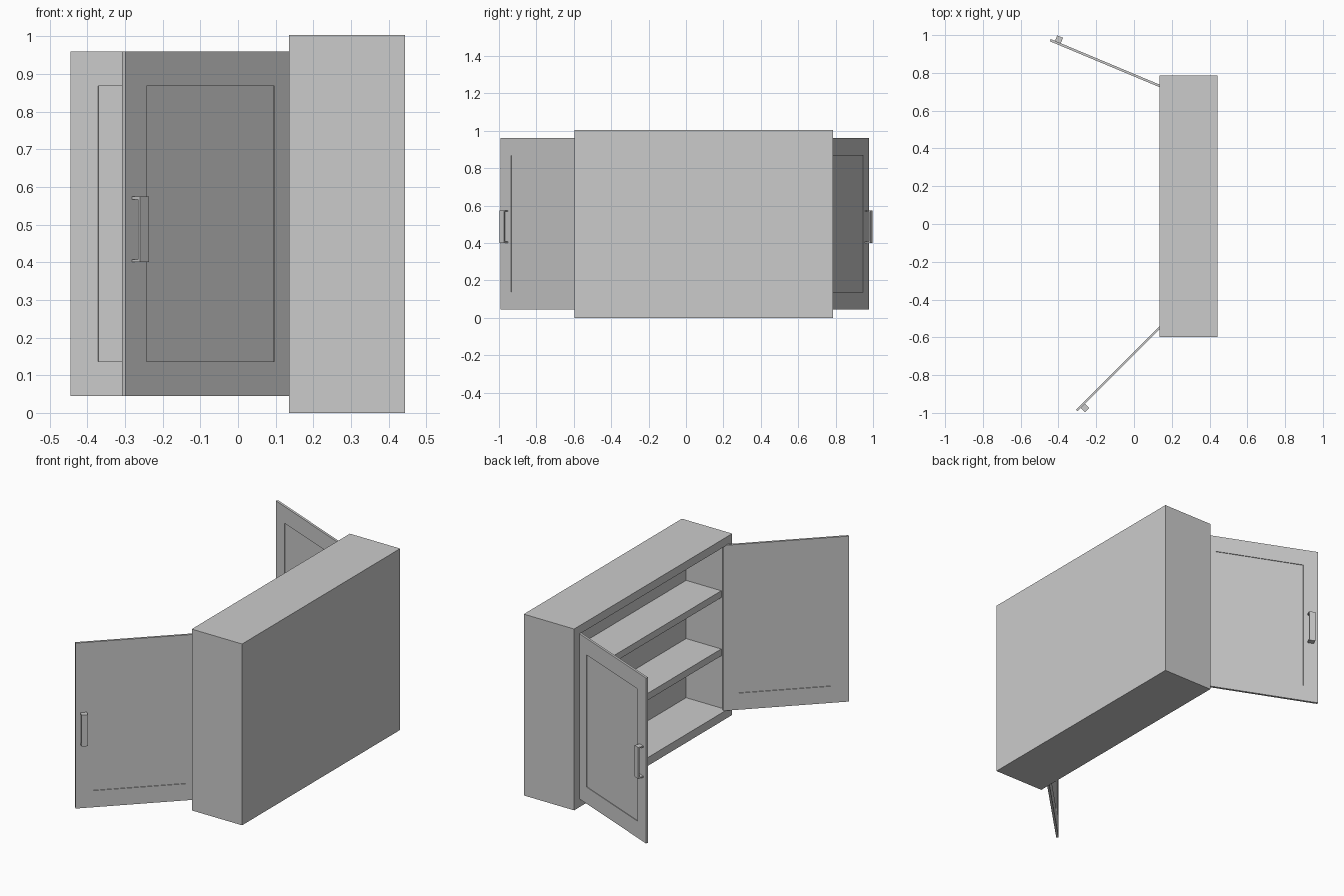
import bpy, bmesh, math
from mathutils import Vector, Matrix

if "Cube" in bpy.data.objects:
    bpy.data.objects.remove(bpy.data.objects["Cube"])


def finish(name, bm):
    bmesh.ops.recalc_face_normals(bm, faces=bm.faces[:])
    me = bpy.data.meshes.new(name)
    bm.to_mesh(me)
    bm.free()
    ob = bpy.data.objects.new(name, me)
    bpy.context.collection.objects.link(ob)
    return ob


def add_box(bm, lo, hi):
    lo, hi = Vector(lo), Vector(hi)
    m = Matrix.Translation((lo + hi) / 2) @ Matrix.Diagonal((*(hi - lo), 1))
    bmesh.ops.create_cube(bm, size=1, matrix=m)
    bm.normal_update()


def face_toward(bm, d):
    return max(bm.faces, key=lambda f: f.normal.dot(Vector(d)))


def pocket(bm, d, margin, depth, extra_z=0.0):
    """Inset the face looking along d and push it straight in."""
    f = face_toward(bm, d)
    n = f.normal.copy()
    bmesh.ops.inset_individual(bm, faces=[f], thickness=margin, use_even_offset=True)
    mid = f.calc_center_median().z
    for v in f.verts:
        v.co.z -= math.copysign(extra_z, v.co.z - mid)
    new = bmesh.ops.extrude_discrete_faces(bm, faces=[f])["faces"][0]
    bmesh.ops.translate(bm, verts=new.verts[:], vec=-n * depth)
    bm.normal_update()


# Cabinet body, open toward -x
X0, X1, Y0, Y1 = 0.135, 0.443, -0.597, 0.785
WALL, BACK = 0.046, 0.385
bm = bmesh.new()
add_box(bm, (X0, Y0, 0), (X1, Y1, 1.003))
pocket(bm, (-1, 0, 0), WALL, BACK - X0)
finish("cabinet_body", bm)

# Shelves
for name, top in (("lower_shelf", 0.373), ("upper_shelf", 0.695)):
    bm = bmesh.new()
    add_box(bm, (0.17, Y0 + WALL, top - 0.038), (BACK, Y1 - WALL, top))
    finish(name, bm)

# Doors and handles: local x runs from hinge to tip, outer face at y = 0
L, T = 0.64, 0.0127


def door(side, hinge, angle, flip):
    place = Matrix.Translation((*hinge, 0)) @ Matrix.Rotation(math.radians(angle), 4, 'Z')
    place = place @ Matrix.Diagonal((1, flip, 1, 1))

    # Thin leaf with a shallow panel on both faces
    bm = bmesh.new()
    add_box(bm, (0, -T, 0.045), (L, 0, 0.96))
    for d in ((0, 1, 0), (0, -1, 0)):
        pocket(bm, d, 0.08, 0.004, 0.012)
    bm.transform(place)
    finish(side + "_door", bm)

    # U-shaped pull made from one extruded profile
    z0, z1, out, th = 0.40, 0.574, 0.031, 0.007
    profile = [(0, z0), (out, z0), (out, z1), (0, z1),
               (0, z1 - th), (out - th, z1 - th), (out - th, z0 + th), (0, z0 + th)]
    bm = bmesh.new()
    f = bm.faces.new([bm.verts.new((L - 0.057, y, z)) for y, z in profile])
    ext = bmesh.ops.extrude_face_region(bm, geom=[f])["geom"]
    bmesh.ops.translate(bm, vec=(0.033, 0, 0),
                        verts=[v for v in ext if isinstance(v, bmesh.types.BMVert)])
    bm.transform(place)
    finish(side + "_handle", bm)


door("near", (0.1535, -0.5395), 225, 1)
door("far", (0.150, 0.732), 157.3, -1)
